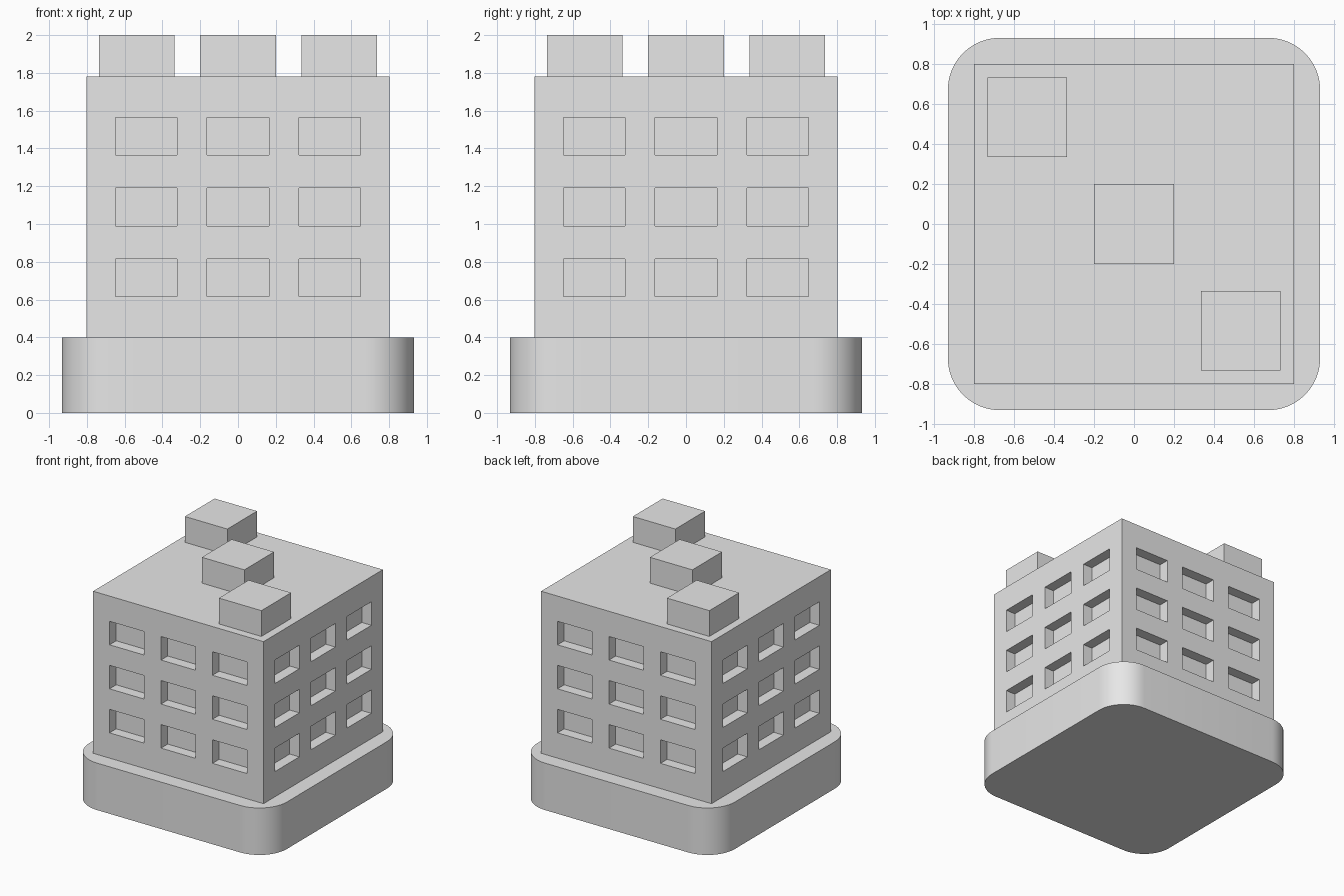
import bpy, bmesh, math
from mathutils import Vector

if "Cube" in bpy.data.objects:
    bpy.data.objects.remove(bpy.data.objects["Cube"], do_unlink=True)

GREY = (0.8, 0.8, 0.8, 1.0)
grey = bpy.data.materials.new("light_grey")
grey.use_nodes = True
grey.diffuse_color = GREY
grey.node_tree.nodes["Principled BSDF"].inputs["Base Color"].default_value = GREY


def box_mesh(center, half, z0, z1):
    """Box with a square footprint between two heights."""
    bm = bmesh.new()
    bmesh.ops.create_cube(bm, size=1)
    bmesh.ops.scale(bm, vec=(2 * half, 2 * half, z1 - z0), verts=bm.verts)
    bmesh.ops.translate(bm, vec=(center[0], center[1], (z0 + z1) / 2), verts=bm.verts)
    return bm


def finish(bm, name):
    bmesh.ops.recalc_face_normals(bm, faces=bm.faces)
    mesh = bpy.data.meshes.new(name)
    bm.to_mesh(mesh)
    bm.free()
    mesh.materials.append(grey)
    obj = bpy.data.objects.new(name, mesh)
    bpy.context.collection.objects.link(obj)
    return obj


# Base slab with rounded vertical corners
BASE_TOP, ROOF, TOP = 0.4, 1.78, 2.0
bm = box_mesh((0, 0), 0.933, 0, BASE_TOP)
uprights = [e for e in bm.edges if abs(e.verts[0].co.z - e.verts[1].co.z) > 0.1]
bmesh.ops.bevel(bm, geom=uprights, offset=0.26, offset_type='OFFSET',
                segments=12, profile=0.5, affect='EDGES')
base = finish(bm, "base")
bpy.context.view_layer.objects.active = base
base.select_set(True)
bpy.ops.object.shade_smooth_by_angle(angle=math.radians(30))
base.select_set(False)

# Tower: walls sliced along window edges, window panels pushed inward
columns = (-0.485, 0, 0.485)
rows = (0.715, 1.09, 1.465)
HALF_W, HALF_H, DEPTH = 0.163, 0.1, 0.09
bm = box_mesh((0, 0), 0.803, BASE_TOP, ROOF)
cuts = [(axis, c + s * HALF_W) for axis in (0, 1) for c in columns for s in (-1, 1)]
cuts += [(2, r + s * HALF_H) for r in rows for s in (-1, 1)]
for axis, pos in cuts:
    normal = Vector((0, 0, 0))
    normal[axis] = 1
    bmesh.ops.bisect_plane(bm, geom=bm.verts[:] + bm.edges[:] + bm.faces[:],
                           plane_co=normal * pos, plane_no=normal)
bm.normal_update()


def is_window(face):
    if abs(face.normal.z) > 0.5:
        return False
    c = face.calc_center_median()
    across = c.y if abs(face.normal.x) > 0.5 else c.x
    return (any(abs(across - p) < 0.01 for p in columns)
            and any(abs(c.z - r) < 0.01 for r in rows))


windows = [f for f in bm.faces if is_window(f)]
inward = [f.normal.copy() * -DEPTH for f in windows]
panels = bmesh.ops.extrude_discrete_faces(bm, faces=windows)["faces"]
for panel, shift in zip(panels, inward):
    bmesh.ops.translate(bm, vec=shift, verts=panel.verts)
finish(bm, "tower")

# Roof blocks along the diagonal
for name, d in (("left_front", 0.535), ("middle", 0), ("right_back", -0.535)):
    finish(box_mesh((d, -d), 0.2, ROOF, TOP), "roof_block_" + name)
